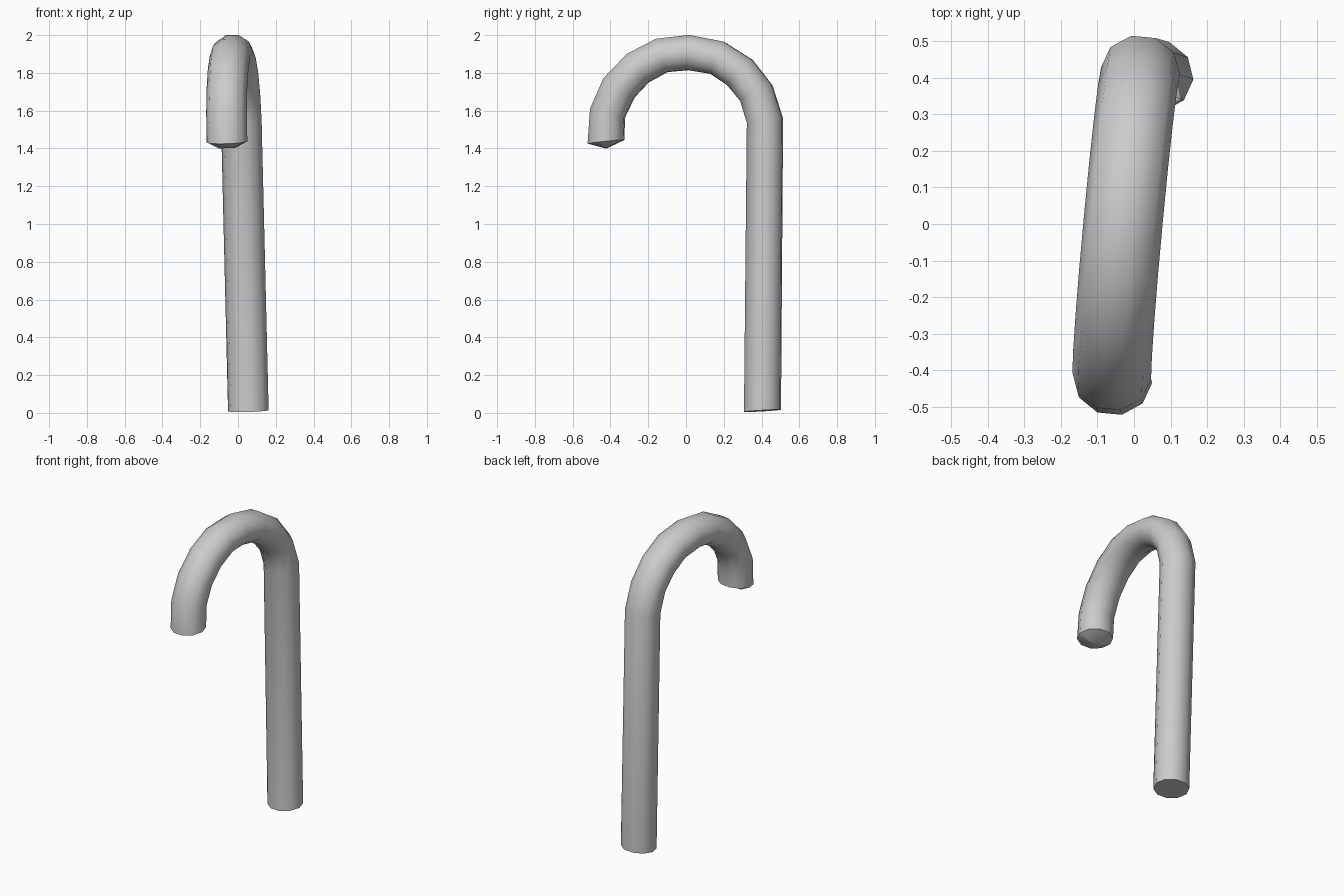
import bpy, bmesh, math
from mathutils import Vector

if "Cube" in bpy.data.objects:
    bpy.data.objects.remove(bpy.data.objects["Cube"])

SIDES = 10
HALF_WIDTH = 0.108

# Outer and inner edge of the hooked tube as (y, z) pairs, shaft foot to hook tip
EDGES = [
    ((0.50, 0.017), (0.31, 0.005)),
    ((0.511, 1.56), (0.325, 1.535)),
    ((0.455, 1.735), (0.29, 1.65)),
    ((0.35, 1.87), (0.22, 1.735)),
    ((0.20, 1.965), (0.13, 1.795)),
    ((0.02, 2.00), (0.01, 1.815)),
    ((-0.155, 1.98), (-0.10, 1.805)),
    ((-0.31, 1.90), (-0.20, 1.75)),
    ((-0.435, 1.77), (-0.275, 1.67)),
    ((-0.505, 1.61), (-0.325, 1.565)),
    ((-0.518, 1.425), (-0.33, 1.445)),
]


def on_plane(y, z):
    """Put a side-view point on the slightly leaning, turned plane of the cane."""
    return Vector((0.055 - 0.025 * z + 0.093 * (y - 0.405), y, z))


side_axis = Vector((1, -0.093, 0.025)).normalized()
bm = bmesh.new()


def ring(centre, across, radial):
    return [bm.verts.new(centre + across * math.cos(a) + radial * math.sin(a))
            for a in (math.tau * i / SIDES for i in range(SIDES))]


def bridge(a, b):
    for i in range(SIDES):
        j = (i + 1) % SIDES
        bm.faces.new((a[i], a[j], b[j], b[i]))


# Tube: straight shaft and arch
rings = []
for outer, inner in EDGES:
    o, n = on_plane(*outer), on_plane(*inner)
    radial = (o - n) / 2 / math.sin(math.radians(72))
    rings.append(ring((o + n) / 2, side_axis * HALF_WIDTH, radial))
for a, b in zip(rings, rings[1:]):
    bridge(a, b)

# Foot cap flat, tip cap slightly ridged
bm.faces.new(list(reversed(rings[0])))
tip = ring((o + n) / 2 - Vector((0, 0, 0.033)), side_axis * 0.045, radial * 0.06)
bridge(rings[-1], tip)
bm.faces.new(tip)
bmesh.ops.recalc_face_normals(bm, faces=bm.faces)

mesh = bpy.data.meshes.new("cane")
bm.to_mesh(mesh)
bm.free()
cane = bpy.data.objects.new("cane", mesh)
bpy.context.collection.objects.link(cane)

# Smooth tube with crisp ends
bpy.context.view_layer.objects.active = cane
cane.select_set(True)
bpy.ops.object.shade_smooth_by_angle(angle=math.radians(50))
